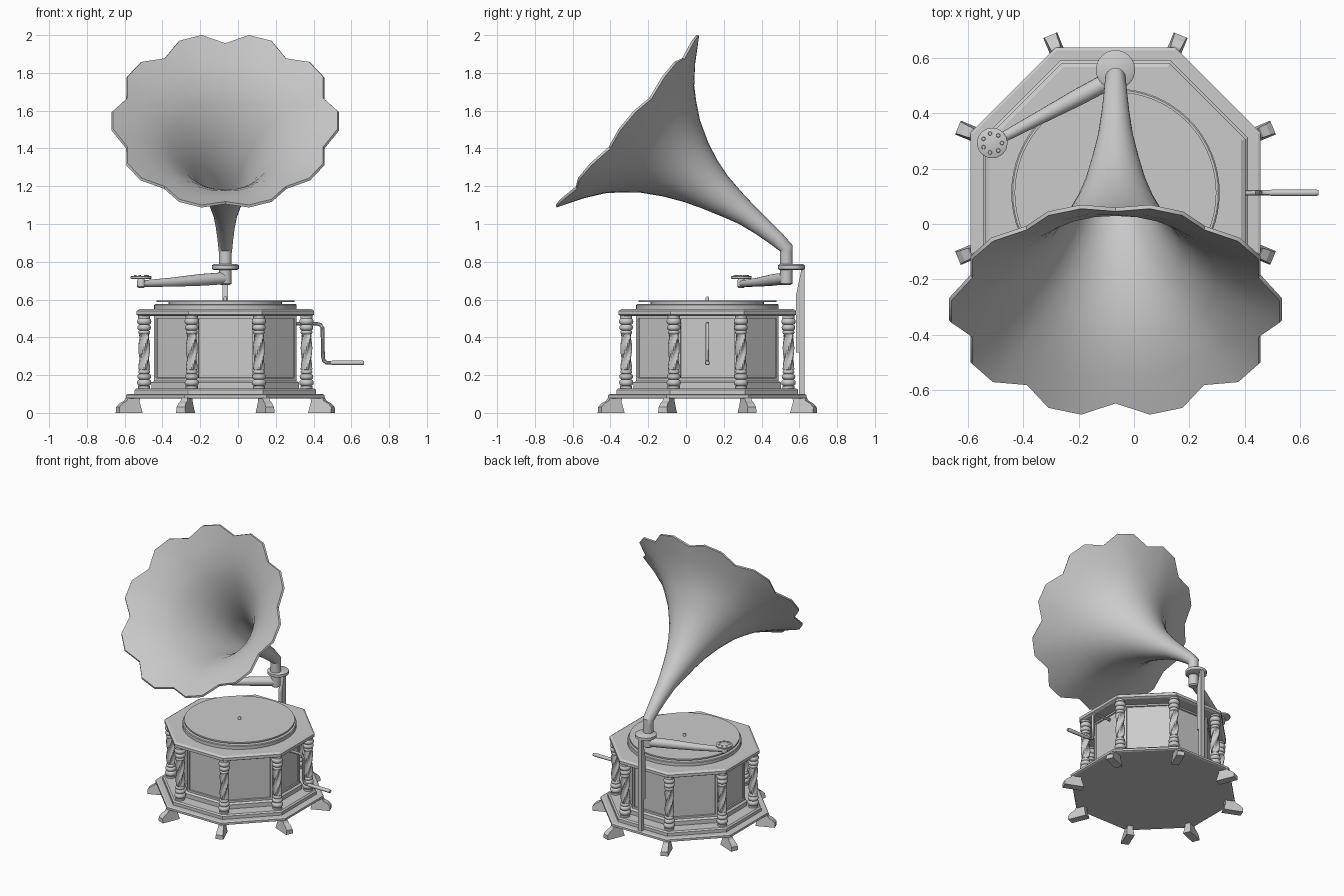
import bpy, bmesh, math
from mathutils import Vector

if "Cube" in bpy.data.objects:
    bpy.data.objects.remove(bpy.data.objects["Cube"])

CX, CY = -0.067, 0.113          # axis of the cabinet
AXIS = (CX, CY)
C8 = math.cos(math.pi / 8)
grey = bpy.data.materials.new("grey")
grey.diffuse_color = (0.6, 0.6, 0.6, 1)
grey.use_nodes = True
grey.node_tree.nodes["Principled BSDF"].inputs["Base Color"].default_value = grey.diffuse_color


def finish(name, bm, smooth=True):
    bmesh.ops.recalc_face_normals(bm, faces=bm.faces)
    me = bpy.data.meshes.new(name)
    bm.to_mesh(me)
    bm.free()
    me.materials.append(grey)
    ob = bpy.data.objects.new(name, me)
    bpy.context.collection.objects.link(ob)
    if smooth:
        bpy.ops.object.select_all(action='DESELECT')
        ob.select_set(True)
        bpy.context.view_layer.objects.active = ob
        bpy.ops.object.shade_smooth_by_angle(angle=math.radians(35))
    return ob


def loft(name, rings, smooth=True):
    """Skin a list of equal point rings and cap both ends."""
    bm = bmesh.new()
    vs = [[bm.verts.new(p) for p in ring] for ring in rings]
    n = len(vs[0])
    for a, b in zip(vs, vs[1:]):
        for i in range(n):
            j = (i + 1) % n
            bm.faces.new((a[i], a[j], b[j], b[i]))
    bm.faces.new(vs[0])
    bm.faces.new(vs[-1])
    return finish(name, bm, smooth)


def lathe(name, profile, n=32, centre=AXIS, phase=0.0, smooth=True):
    rings = [[(centre[0] + r * math.cos(phase + math.tau * i / n),
               centre[1] + r * math.sin(phase + math.tau * i / n), z)
              for i in range(n)] for r, z in profile]
    return loft(name, rings, smooth)


def octagon(name, profile):
    return lathe(name, [(a / C8, z) for a, z in profile], 8, AXIS, math.pi / 8, False)


def tube(name, pts, radii, n=16):
    """Round tube through points, one radius per point."""
    pts = [Vector(p) for p in pts]
    rings, side = [], None
    for k, p in enumerate(pts):
        d = (pts[min(k + 1, len(pts) - 1)] - pts[max(k - 1, 0)]).normalized()
        side = d.orthogonal() if side is None else side - d * side.dot(d)
        side.normalize()
        up = d.cross(side)
        rings.append([p + radii[k] * (side * math.cos(math.tau * i / n) + up * math.sin(math.tau * i / n))
                      for i in range(n)])
    return loft(name, rings)


# cabinet: stepped base, panelled body, top board
octagon("base_lower", [(0.515, 0.075), (0.525, 0.08), (0.525, 0.095), (0.515, 0.1)])
octagon("base_upper", [(0.48, 0.099), (0.48, 0.122), (0.47, 0.13)])
octagon("top_board", [(0.455, 0.512), (0.47, 0.52), (0.47, 0.54), (0.455, 0.55)])
body = octagon("body", [(0.39, 0.128), (0.39, 0.16), (0.377, 0.17), (0.377, 0.515)])
bm = bmesh.new()
bm.from_mesh(body.data)
panels = [f for f in bm.faces if abs(f.normal.z) < 0.1 and f.calc_center_median().z > 0.3]
bmesh.ops.inset_individual(bm, faces=panels, thickness=0.02, depth=0)
bmesh.ops.inset_individual(bm, faces=panels, thickness=0.003, depth=-0.008)
bm.to_mesh(body.data)
bm.free()

# turntable
lathe("platter", [(0.377, 0.545), (0.377, 0.572), (0.372, 0.576)], 64)
lathe("platter_hub", [(0.3, 0.57), (0.3, 0.59)], 48)
lathe("record", [(0.365, 0.586), (0.365, 0.596)], 64)
lathe("spindle", [(0.01, 0.59), (0.01, 0.608), (0.005, 0.616)], 12)


# columns with ringed ends and a twisted shaft
def column_profile():
    half = [(0.032, 0.128), (0.032, 0.143)]
    for c, h, r in ((0.16, 0.017, 0.038), (0.192, 0.015, 0.036), (0.217, 0.010, 0.031)):
        for k in range(7):
            a = math.pi * k / 6
            half.append((0.024 + (r - 0.024) * math.sin(a), c - h * math.cos(a)))
    mirrored = [(r, 0.644 - z) for r, z in reversed(half)]
    shaft = [(0.026, 0.23 + 0.184 * k / 20) for k in range(21)]
    return half + shaft + mirrored


def column(name, cx, cy, n=24):
    rings = []
    for r, z in column_profile():
        twisted = 0.229 < z < 0.415
        ring = []
        for i in range(n):
            a = math.tau * i / n
            rr = r + (0.005 * math.cos(4 * (a - (z - 0.23) * 14)) if twisted else 0)
            ring.append((cx + rr * math.cos(a), cy + rr * math.sin(a), z))
        rings.append(ring)
    loft(name, rings)


# splayed foot: side outline given as (radius, height), narrower at the top
def foot(name, a):
    outline = [(0.485, 0), (0.617, 0), (0.617, 0.03), (0.598, 0.05), (0.572, 0.064),
               (0.555, 0.095), (0.49, 0.095), (0.5, 0.06)]
    out, side = Vector((math.cos(a), math.sin(a), 0)), Vector((-math.sin(a), math.cos(a), 0))
    rings = [[Vector((CX, CY, z)) + out * r + side * s * (0.027 - 0.12 * z) for r, z in outline]
             for s in (-1, 1)]
    loft(name, rings, False)


for k in range(8):
    a = math.pi / 8 + k * math.pi / 4
    column(f"column_{k + 1}", CX + 0.465 * math.cos(a), CY + 0.465 * math.sin(a))
    foot(f"foot_{k + 1}", a)

# crank and its handle
tube("crank", [(0.3, CY, 0.472), (0.415, CY, 0.472), (0.435, CY, 0.468), (0.447, CY, 0.45),
               (0.45, CY, 0.295), (0.455, CY, 0.275), (0.47, CY, 0.265), (0.5, CY, 0.265)],
     [0.01] * 8, 10)
tube("crank_handle", [(0.488, CY, 0.265), (0.5, CY, 0.265), (0.655, CY, 0.265), (0.667, CY, 0.265)],
     [0.009, 0.012, 0.013, 0.010], 12)

# rear support post and collar
post = [(0.6, 0.095), (0.628, 0.095), (0.628, 0.765), (0.612, 0.765), (0.582, 0.62),
        (0.582, 0.32), (0.6, 0.32)]
loft("support_post", [[(CX + s * 0.014, y, z) for y, z in post] for s in (-1, 1)], False)
lathe("collar", [(0.062, 0.757), (0.071, 0.762), (0.071, 0.781), (0.062, 0.787)], 32, (CX, 0.558))

# tone arm and sound box
PIVOT = (CX, 0.531)
HEAD = (-0.513, 0.293)
lathe("arm_pivot", [(0.022, 0.676), (0.032, 0.684), (0.033, 0.77)], 24, PIVOT)
tube("tone_arm", [(CX, 0.531, 0.713), (-0.2, 0.46, 0.704), (-0.35, 0.38, 0.692), (-0.513, 0.293, 0.684)],
     [0.032, 0.031, 0.024, 0.017])
lathe("arm_stem", [(0.012, 0.66), (0.021, 0.668), (0.021, 0.70), (0.012, 0.716)], 16, HEAD)
lathe("sound_box", [(0.05, 0.709), (0.055, 0.712), (0.055, 0.722), (0.05, 0.725)], 32, HEAD)
for k in range(7):
    a = math.tau * k / 7
    c = (HEAD[0] + 0.035 * math.cos(a), HEAD[1] + 0.035 * math.sin(a))
    lathe(f"sound_box_stud_{k + 1}", [(0.008, 0.724), (0.006, 0.729)], 8, c)

# horn: curved neck, flaring bell, ten-lobed rim, double wall
TILT = math.atan2(0.77, 0.638)
SEG = 30


def horn_ring(y, z, tilt, r, lobe=0.0):
    ring = []
    for i in range(SEG):
        a = math.tau * i / SEG
        valley = lobe if i % 3 == 0 else 0.0
        rr = r * (1 - 0.088 * valley)
        u, back = rr * math.cos(a), 0.02 * valley
        ring.append((CX + rr * math.sin(a),
                     y + u * math.cos(tilt) + back * math.sin(tilt),
                     z + u * math.sin(tilt) - back * math.cos(tilt)))
    return ring


def bell_ring(t, r, c, lobe):
    return horn_ring(-0.308 + 0.77 * t + 0.638 * c, 1.543 - 0.638 * t + 0.77 * c, TILT, r, lobe)


# (distance behind rim, radius, axis offset)
BELL = [(1.0, 0.042, 0.024), (0.908, 0.05, 0.024), (0.8, 0.063, 0.021), (0.7, 0.084, 0.013),
        (0.59, 0.111, 0.005), (0.5, 0.141, 0.002), (0.4, 0.185, 0), (0.29, 0.249, 0),
        (0.21, 0.314, 0), (0.147, 0.375, 0), (0.07, 0.484, 0), (0.0, 0.605, 0)]
fade = lambda t: max(0.0, 1 - t / 0.2) ** 1.3
rings = [horn_ring(0.531, 0.78, 0, 0.034), horn_ring(0.531, 0.845, 0, 0.034),
         horn_ring(0.531, 0.872, TILT / 2, 0.037)]
rings += [bell_ring(t, r, c, fade(t)) for t, r, c in BELL]
rings += [bell_ring(t - 0.012, r - 0.008, c, fade(t)) for t, r, c in reversed(BELL)]
loft("horn", rings)
